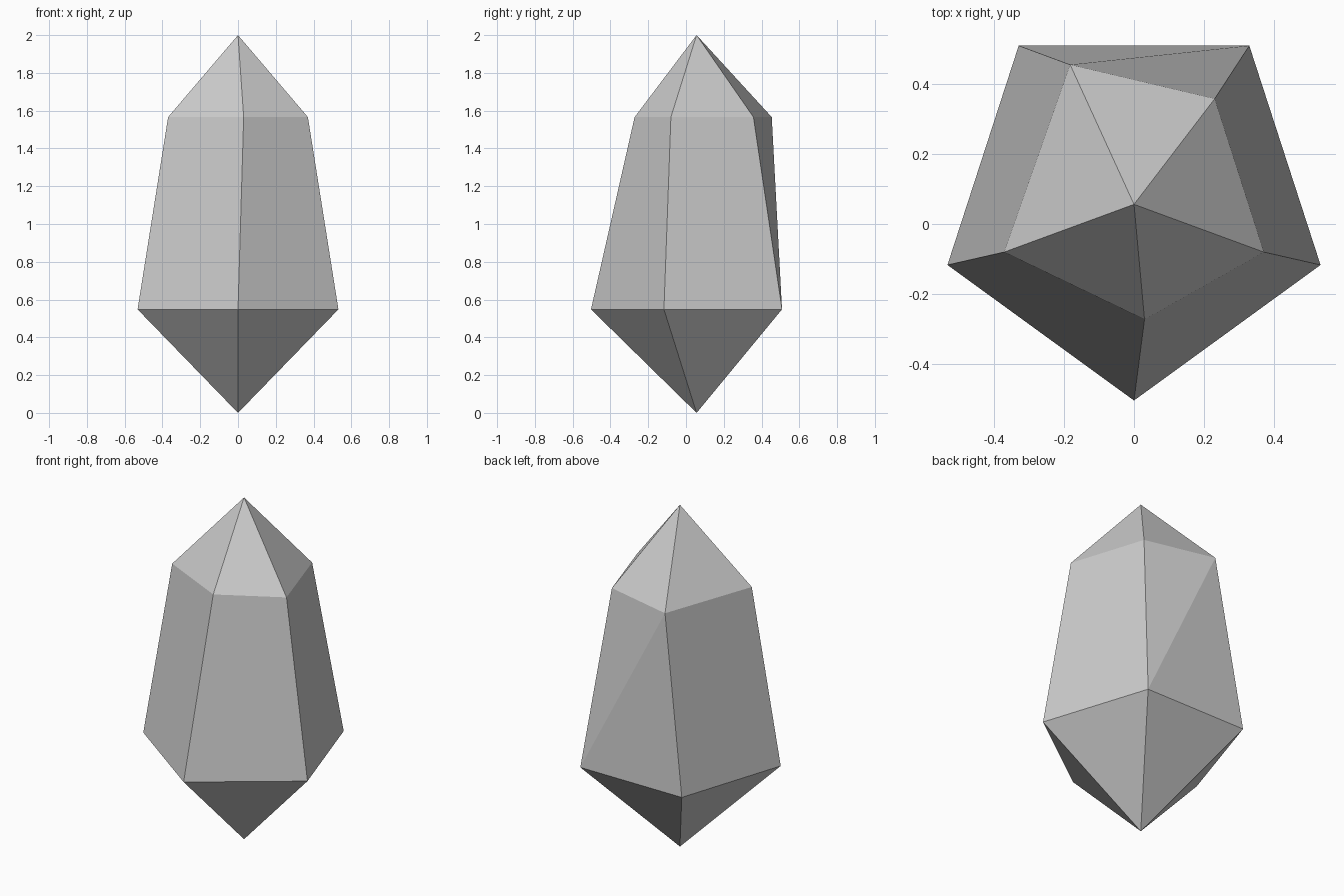
import bpy, bmesh
from math import sin, cos, tau

if "Cube" in bpy.data.objects:
    bpy.data.objects.remove(bpy.data.objects["Cube"])

CENTRE_Y, RADIUS, SIDES = 0.056, 0.559, 5

bm = bmesh.new()

# Points of the crystal at the bottom and the top
base_tip = bm.verts.new((0, CENTRE_Y, 0))
top_tip = bm.verts.new((0, CENTRE_Y, 2))

# Regular lower girdle, counter-clockwise from the front corner
lower = [bm.verts.new((RADIUS * sin(i * tau / SIDES),
                       CENTRE_Y - RADIUS * cos(i * tau / SIDES), 0.548))
         for i in range(SIDES)]

# Irregular, hand-cut shoulder
shoulder = [(0.03, -0.272), (0.37, -0.08), (0.23, 0.357), (-0.182, 0.454), (-0.37, -0.08)]
upper = [bm.verts.new((x, y, 1.566)) for x, y in shoulder]

# Facets: lower point, body and upper point
for i in range(SIDES):
    j = (i + 1) % SIDES
    bm.faces.new((base_tip, lower[j], lower[i]))
    bm.faces.new((upper[i], upper[j], top_tip))
    if i == 2:  # the twisted back facet folds along its diagonal
        bm.faces.new((lower[i], lower[j], upper[j]))
        bm.faces.new((lower[i], upper[j], upper[i]))
    else:
        bm.faces.new((lower[i], lower[j], upper[j], upper[i]))

bmesh.ops.recalc_face_normals(bm, faces=bm.faces)
mesh = bpy.data.meshes.new("crystal")
bm.to_mesh(mesh)
bm.free()
bpy.context.collection.objects.link(bpy.data.objects.new("crystal", mesh))
